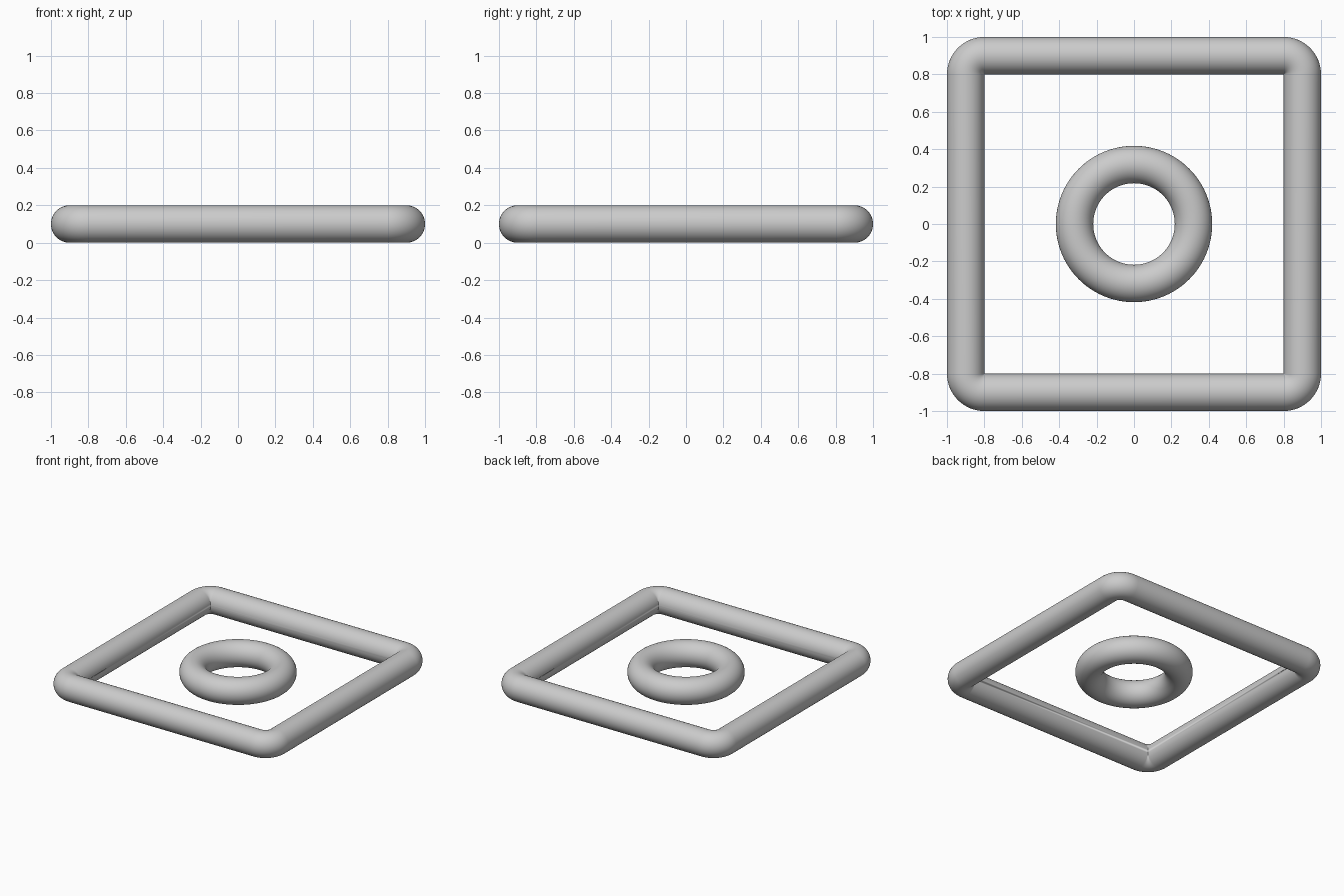
import bpy, bmesh
from math import sin, cos, pi

if "Cube" in bpy.data.objects:
    bpy.data.objects.remove(bpy.data.objects["Cube"])

TUBE = 0.1      # tube radius
SIDES = 48      # sides of the round section


def closed_tube(name, stations):
    """Sweep a circle through (centre x, centre y, heading, bend radius) stations."""
    bm = bmesh.new()
    rings = []
    for cx, cy, a, bend in stations:
        ring = []
        for j in range(SIDES):
            t = 2 * pi * j / SIDES
            r = bend + TUBE * cos(t)
            ring.append(bm.verts.new((cx + r * cos(a), cy + r * sin(a), TUBE + TUBE * sin(t))))
        rings.append(ring)
    for i, ring in enumerate(rings):
        nxt = rings[(i + 1) % len(rings)]
        for j in range(SIDES):
            k = (j + 1) % SIDES
            bm.faces.new((ring[j], nxt[j], nxt[k], ring[k]))
    # inner corner points coincide, so weld them
    bmesh.ops.remove_doubles(bm, verts=bm.verts, dist=1e-5)
    bmesh.ops.recalc_face_normals(bm, faces=bm.faces)
    mesh = bpy.data.meshes.new(name)
    bm.to_mesh(mesh)
    bm.free()
    obj = bpy.data.objects.new(name, mesh)
    bpy.context.collection.objects.link(obj)
    bpy.ops.object.select_all(action='DESELECT')
    bpy.context.view_layer.objects.active = obj
    obj.select_set(True)
    bpy.ops.object.shade_smooth_by_angle(angle=pi / 6)
    return obj


# Square frame: four quarter bends, sharp inside and rounded outside
STEPS = 16
corners = [(0.8, 0.8), (-0.8, 0.8), (-0.8, -0.8), (0.8, -0.8)]
closed_tube("square_frame", [
    (x, y, (q + s / STEPS) * pi / 2, 0.1)
    for q, (x, y) in enumerate(corners) for s in range(STEPS + 1)])

# Round ring in the middle
closed_tube("centre_ring", [(0, 0, 2 * pi * s / 96, 0.318) for s in range(96)])
